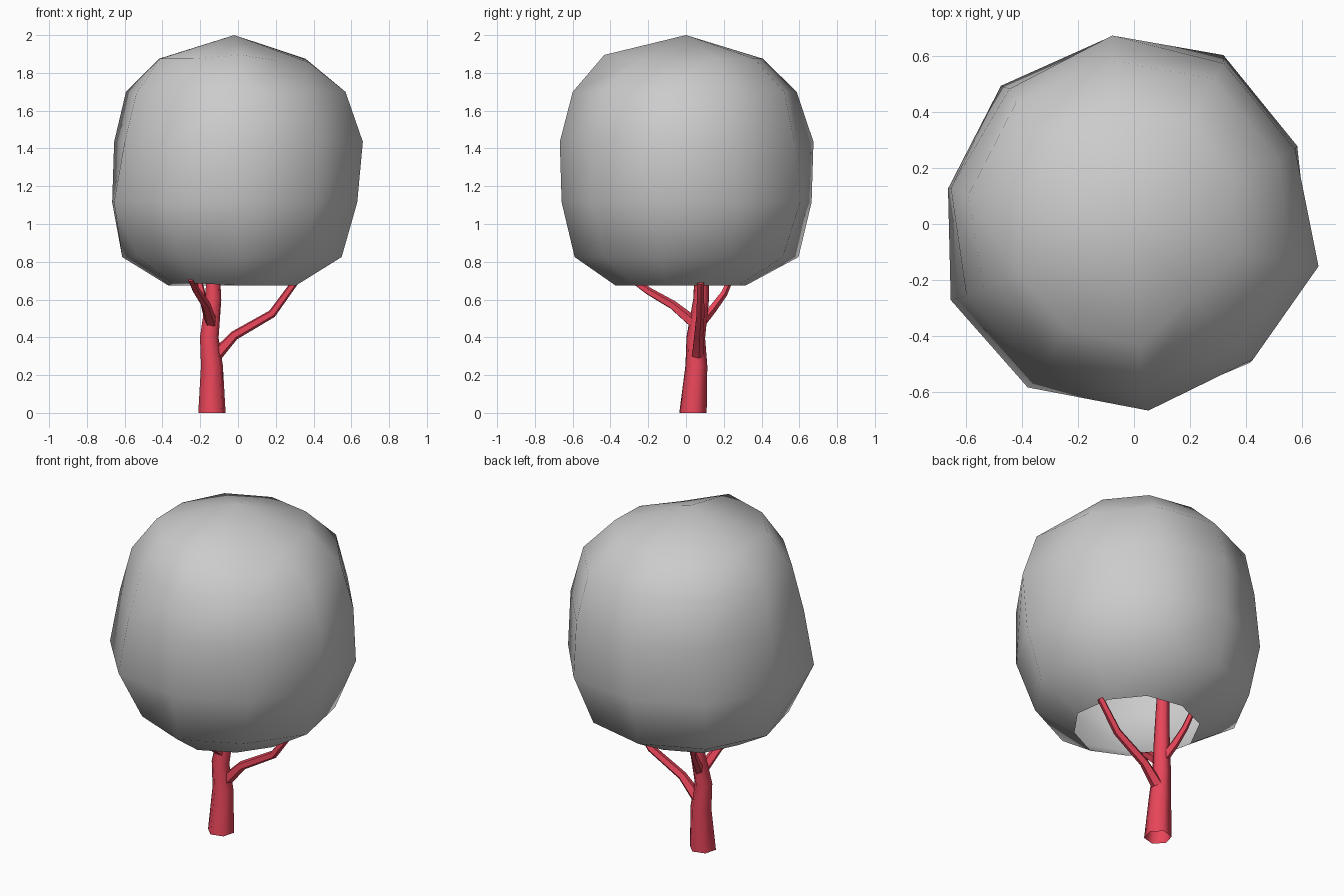
import bpy
import bmesh
from math import radians, cos, sin
from mathutils import Vector

if "Cube" in bpy.data.objects:
    bpy.data.objects.remove(bpy.data.objects["Cube"])


def finish(bm, name, mat=None):
    bmesh.ops.recalc_face_normals(bm, faces=bm.faces[:])
    mesh = bpy.data.meshes.new(name)
    bm.to_mesh(mesh)
    bm.free()
    for p in mesh.polygons:
        p.use_smooth = True
    if mat:
        mesh.materials.append(mat)
    obj = bpy.data.objects.new(name, mesh)
    bpy.context.collection.objects.link(obj)
    return obj


def bridge(bm, a, b):
    n = len(a)
    for i in range(n):
        j = (i + 1) % n
        bm.faces.new((a[i], a[j], b[j], b[i]))


def limb(name, path, sides, mat, flat_base=False):
    """Tapered tube, open at the base, along (x, y, z, radius) points."""
    bm = bmesh.new()
    pts = [Vector(p[:3]) for p in path]
    rings = []
    for k, p in enumerate(path):
        d = pts[min(k + 1, len(pts) - 1)] - pts[max(k - 1, 0)]
        if flat_base and k == 0:
            d = Vector((0, 0, 1))
        q = Vector((0, 0, 1)).rotation_difference(d.normalized())
        rings.append([bm.verts.new(pts[k] + q @ Vector((
            p[3] * cos(radians(15 + 360 * i / sides)),
            p[3] * sin(radians(15 + 360 * i / sides)), 0))) for i in range(sides)])
    for a, b in zip(rings, rings[1:]):
        bridge(bm, a, b)
    bm.faces.new(rings[-1])
    obj = finish(bm, name, mat)
    bpy.context.view_layer.objects.active = obj
    obj.select_set(True)
    bpy.ops.object.shade_smooth_by_angle(angle=radians(65))
    obj.select_set(False)


bark = bpy.data.materials.new("bark")
bark.diffuse_color = (0.8, 0.06, 0.1, 1)
bark.use_nodes = True
bark.node_tree.nodes["Principled BSDF"].inputs["Base Color"].default_value = bark.diffuse_color

# Trunk, running up into the hollow canopy
limb("trunk", [(-.138, .037, 0, .075), (-.138, .055, .25, .06),
               (-.152, .052, .40, .051), (-.13, .08, .60, .043),
               (-.135, .085, .88, .034)], 6, bark, True)

# Three branches, ending just past the canopy rim
limb("right_branch", [(-.13, .06, .29, .036), (-.02, .065, .41, .026),
                      (.18, .075, .525, .023), (.30, .075, .69, .019)], 5, bark)
limb("front_branch", [(-.14, .05, .47, .034), (-.17, -.07, .57, .025),
                      (-.22, -.20, .645, .021), (-.25, -.29, .71, .018)], 5, bark)
limb("back_branch", [(-.14, .07, .47, .03), (-.17, .14, .55, .023),
                     (-.19, .20, .63, .019), (-.21, .24, .72, .016)], 5, bark)

# Canopy: lumpy ten-sided shell, open underneath (z, radius, centre x, centre y)
bands = [(.675, .35, -.03, -.03), (.825, .60, -.03, 0), (1.115, .67, -.015, 0),
         (1.435, .68, .005, 0), (1.70, .60, -.01, -.01), (1.875, .42, -.01, -.01)]
lumps = [.965, 1.01, 1.0, 1.01, .99, 1.04, 1.03, .985, .945, .99]
angles = [25, 61, 97, 133, 169, 203, 238, 274, 311, 347]
# Dents and bulges: (band, side) -> (radius change, height change)
dents = {(0, 6): (-.04, .01), (0, 5): (-.02, .01),
         (1, 5): (-.08, 0), (1, 6): (-.08, 0), (1, 0): (-.02, 0), (1, 1): (-.02, 0),
         (2, 8): (.025, 0), (2, 0): (.015, 0), (2, 1): (.015, 0),
         (3, 5): (-.05, 0), (3, 6): (-.05, 0), (3, 0): (-.025, 0),
         (3, 1): (-.03, 0), (3, 3): (-.025, 0),
         (4, 5): (-.05, -.01), (4, 6): (-.06, -.01),
         (5, 8): (-.06, -.01), (5, 7): (.01, .02), (5, 9): (-.02, -.02)}
bm = bmesh.new()
rings = []
for k, (z, r, cx, cy) in enumerate(bands):
    ring = []
    for i, s in enumerate(lumps):
        a = radians(angles[i])
        dr, dz = dents.get((k, i), (0, 0))
        rad = r * s + dr
        ring.append(bm.verts.new((cx + rad * cos(a), cy + rad * sin(a), z + dz)))
    rings.append(ring)
for a, b in zip(rings, rings[1:]):
    bridge(bm, a, b)
top = bm.verts.new((-.02, 0, 2.0))
for i in range(10):
    bm.faces.new((rings[-1][i], rings[-1][(i + 1) % 10], top))
finish(bm, "canopy")
